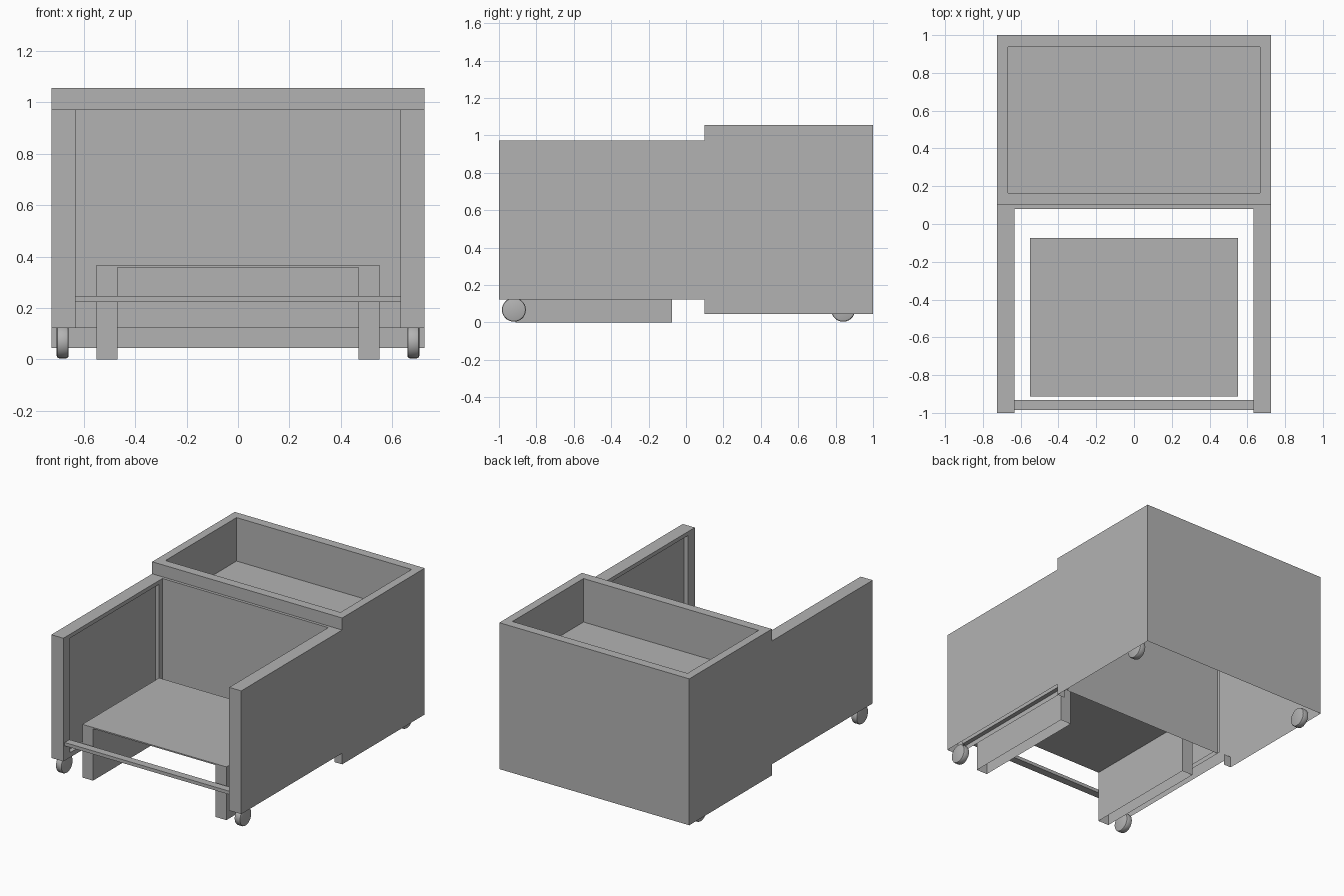
import bpy, bmesh, math
from mathutils import Vector, Matrix

if "Cube" in bpy.data.objects:
    bpy.data.objects.remove(bpy.data.objects["Cube"])

# Mid grey finish shared by all parts
GREY = bpy.data.materials.new("grey")
GREY.diffuse_color = (.45, .45, .45, 1)
GREY.use_nodes = True
GREY.node_tree.nodes["Principled BSDF"].inputs["Base Color"].default_value = GREY.diffuse_color


def finish(bm, name, mirror=False):
    me = bpy.data.meshes.new(name)
    bm.to_mesh(me)
    bm.free()
    me.materials.append(GREY)
    ob = bpy.data.objects.new(name, me)
    bpy.context.collection.objects.link(ob)
    if mirror:
        ob.modifiers.new("mirror", 'MIRROR').use_mirror_merge = False
    return ob


def side(bm, normal):
    return next(f for f in bm.faces if f.normal.dot(Vector(normal)) > 0.99)


def box(lo, hi, skip=()):
    """Box between two corners; faces whose normals are in skip stay open."""
    lo, hi = Vector(lo), Vector(hi)
    bm = bmesh.new()
    bmesh.ops.create_cube(bm, size=1)
    for v in bm.verts:
        v.co = Vector([hi[i] if v.co[i] > 0 else lo[i] for i in range(3)])
    bm.normal_update()
    bmesh.ops.delete(bm, geom=[side(bm, n) for n in skip], context='FACES')
    return bm


def recess(bm, normal, lo, hi, depth):
    """Sink a rectangular pocket into one side."""
    face = side(bm, normal)
    shift = Vector(normal) * -depth
    for offset in (Vector(), shift):
        bmesh.ops.inset_individual(bm, faces=[face], thickness=0.01)
        mid = face.calc_center_median()
        for v in face.verts:
            for i in range(3):
                if normal[i] == 0:
                    v.co[i] = hi[i] if v.co[i] > mid[i] else lo[i]
            v.co += offset


DOWN, UP = (0, 0, -1), (0, 0, 1)
FRONT, BACK = (0, -1, 0), (0, 1, 0)
LEFT, RIGHT = (-1, 0, 0), (1, 0, 0)

# Rear planter shell, open below, with sunken tray on top
bm = box((-.725, .1, .045), (.725, 1, 1.055), (DOWN, FRONT))
recess(bm, UP, (-.668, .163, 0), (.668, .938, 0), .30)
finish(bm, "rear_box")

# Lip above the seat wall, and the small returns below the arms
for name, lo, hi, mir in (("box_front_lip", (-.725, .972), (.725, 1.055), False),
                          ("box_front_return", (.668, .045), (.725, .122), True)):
    bm = bmesh.new()
    bm.faces.new([bm.verts.new((x, .1, z)) for x, z in
                  ((lo[0], lo[1]), (hi[0], lo[1]), (hi[0], hi[1]), (lo[0], hi[1]))])
    finish(bm, name, mir)

# Wall behind the seat
finish(box((-.633, .08, .122), (.633, .1, .972), (LEFT, RIGHT, DOWN, BACK)), "back_wall")

# Hollow arms with a recessed inner panel
bm = box((.633, -1, .122), (.725, .1, .972), (DOWN, BACK))
recess(bm, LEFT, (0, -.925, .155), (0, .045, .945), .03)
finish(bm, "arm", True)

# Cross bar between the arms
finish(box((-.633, -.985, .224), (.633, -.932, .247)), "front_bar")

# Bench: U-shaped profile extruded in depth, legs open below
profile = [(-.55, 0), (-.468, 0), (-.468, .358), (.468, .358),
           (.468, 0), (.55, 0), (.55, .367), (-.55, .367)]
bm = bmesh.new()
base = bm.faces.new([bm.verts.new((x, -.912, z)) for x, z in profile])
ext = bmesh.ops.extrude_face_region(bm, geom=[base], use_keep_orig=True)
bmesh.ops.translate(bm, vec=(0, .838, 0),
                    verts=[g for g in ext["geom"] if isinstance(g, bmesh.types.BMVert)])
bmesh.ops.recalc_face_normals(bm, faces=bm.faces)
bottoms = [f for f in bm.faces if all(v.co.z < .001 for v in f.verts)]
bmesh.ops.delete(bm, geom=bottoms, context='FACES')
finish(bm, "bench")

# Wheels
for name, y in (("front_wheel", -.92), ("rear_wheel", .84)):
    bm = bmesh.new()
    turn = Matrix.Translation((.682, y, .068)) @ Matrix.Rotation(math.pi / 2, 4, 'Y')
    bmesh.ops.create_cone(bm, cap_ends=True, segments=28, radius1=.064,
                          radius2=.064, depth=.046, matrix=turn)
    rims = [e for e in bm.edges if any(len(f.verts) > 4 for f in e.link_faces)]
    bmesh.ops.bevel(bm, geom=rims, offset=.009, segments=2, profile=.5, affect='EDGES')
    ob = finish(bm, name, True)
    bpy.context.view_layer.objects.active = ob
    ob.select_set(True)
    bpy.ops.object.shade_smooth_by_angle(angle=math.radians(40))
    ob.select_set(False)
